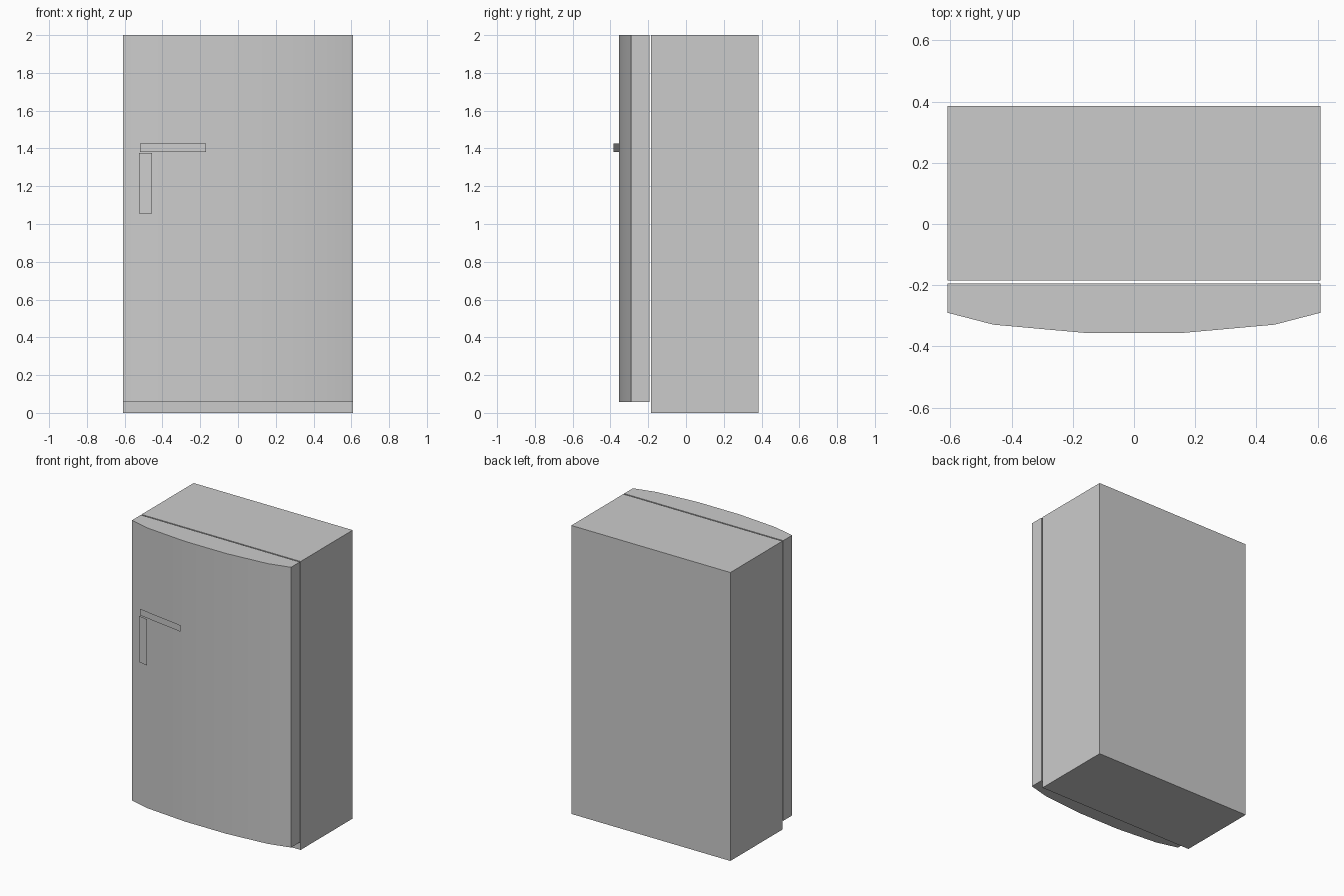
import bpy, bmesh, math

if "Cube" in bpy.data.objects:
    bpy.data.objects.remove(bpy.data.objects["Cube"])


def make_object(name, bm):
    mesh = bpy.data.meshes.new(name)
    bm.to_mesh(mesh)
    bm.free()
    obj = bpy.data.objects.new(name, mesh)
    bpy.context.collection.objects.link(obj)
    return obj


def prism(name, outline, z0, z1):
    """Extrude a plan outline from z0 up to z1."""
    bm = bmesh.new()
    base = bm.faces.new([bm.verts.new((x, y, z0)) for x, y in outline])
    result = bmesh.ops.extrude_face_region(bm, geom=[base], use_keep_orig=True)
    for v in result["geom"]:
        if isinstance(v, bmesh.types.BMVert):
            v.co.z = z1
    bmesh.ops.recalc_face_normals(bm, faces=bm.faces)
    return make_object(name, bm)


def strip(name, x0, y0, x1, y1, z0, z1):
    """Single flat upright panel facing the front."""
    bm = bmesh.new()
    corners = [(x0, y0, z0), (x1, y1, z0), (x1, y1, z1), (x0, y0, z1)]
    bm.faces.new([bm.verts.new(c) for c in corners])
    return make_object(name, bm)


W = 0.61

# Cabinet box
prism("cabinet", [(-W, -0.185), (W, -0.185), (W, 0.385), (-W, 0.385)], 0, 2)

# Bowed door, raised off the floor, with a narrow gap to the cabinet
half = [(0.16, -0.356), (0.46, -0.329), (W, -0.29), (W, -0.194)]
door = prism("door", [(-x, y) for x, y in reversed(half)] + half, 0.057, 2)
bpy.context.view_layer.objects.active = door
door.select_set(True)
bpy.ops.object.shade_smooth_by_angle(angle=math.radians(30))

# Flat angled handle strips
strip("handle_horizontal", -0.52, -0.33, -0.17, -0.385, 1.38, 1.425)
strip("handle_vertical", -0.525, -0.333, -0.455, -0.345, 1.055, 1.375)
